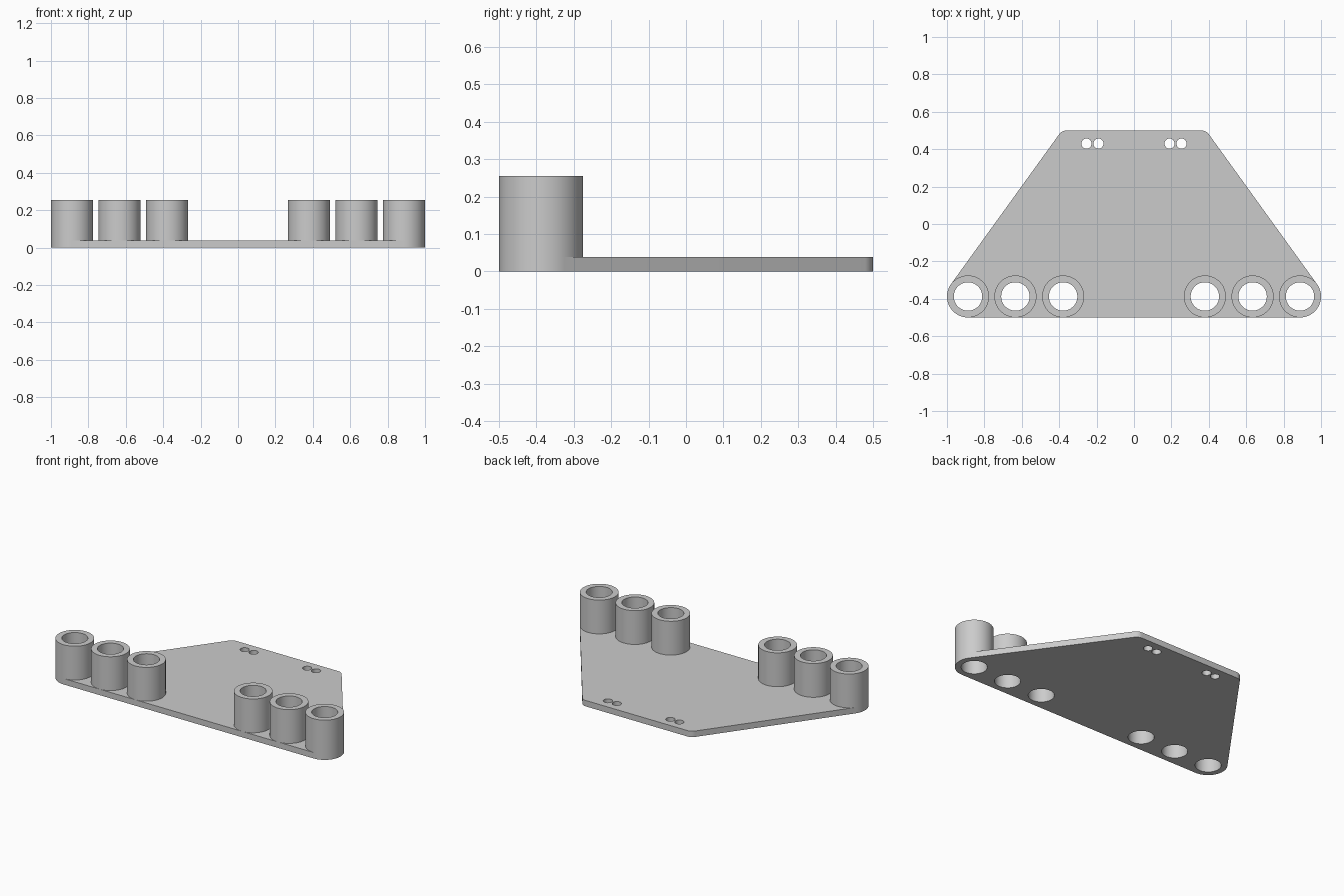
import bpy, bmesh, math
from mathutils import Vector
from mathutils.geometry import convex_hull_2d

cube = bpy.data.objects.get("Cube")
if cube:
    bpy.data.objects.remove(cube, do_unlink=True)

PLATE_TOP, TUBE_TOP = 0.038, 0.255
TUBE_Y, OUTER_R, INNER_R = -0.3875, 0.1125, 0.076
TUBE_X = (0.8875, 0.634, 0.379)
SCREW_X, SCREW_Y, SCREW_R = (0.19, 0.254), 0.43, 0.027

grey = bpy.data.materials.new("grey plastic")
colour = (0.6, 0.6, 0.6, 1)
grey.diffuse_color = colour
grey.use_nodes = True
grey.node_tree.nodes["Principled BSDF"].inputs["Base Color"].default_value = colour


def circle(x, y, r, n=64):
    return [Vector((x + r * math.cos(2 * math.pi * i / n),
                    y + r * math.sin(2 * math.pi * i / n))) for i in range(n)]


def extruded(name, loops, z0, z1):
    """Solid from an outer loop and hole loops, raised from z0 to z1."""
    bm = bmesh.new()
    edges = []
    for loop in loops:
        verts = [bm.verts.new((p.x, p.y, z0)) for p in loop]
        edges += [bm.edges.new((verts[i - 1], verts[i])) for i in range(len(verts))]
    bmesh.ops.triangle_fill(bm, edges=edges, use_beauty=True, normal=(0, 0, 1))
    result = bmesh.ops.extrude_face_region(bm, geom=bm.faces[:], use_keep_orig=True)
    top = [v for v in result["geom"] if isinstance(v, bmesh.types.BMVert)]
    bmesh.ops.translate(bm, verts=top, vec=(0, 0, z1 - z0))
    bmesh.ops.recalc_face_normals(bm, faces=bm.faces[:])
    mesh = bpy.data.meshes.new(name)
    bm.to_mesh(mesh)
    bm.free()
    mesh.materials.append(grey)
    obj = bpy.data.objects.new(name, mesh)
    bpy.context.collection.objects.link(obj)
    bpy.ops.object.select_all(action="DESELECT")
    obj.select_set(True)
    bpy.context.view_layer.objects.active = obj
    bpy.ops.object.shade_smooth_by_angle(angle=math.radians(30))
    return obj


# Base plate: rounded trapezoid wrapped around four corner circles, with holes
corners, holes = [], []
for side in (-1, 1):
    corners += circle(side * TUBE_X[0], TUBE_Y, OUTER_R)
    corners += circle(side * 0.36, 0.45, 0.05)
    holes += [circle(side * x, TUBE_Y, INNER_R) for x in TUBE_X]
    holes += [circle(side * x, SCREW_Y, SCREW_R, 32) for x in SCREW_X]
outline = [corners[i] for i in convex_hull_2d(corners)]
extruded("base_plate", [outline] + holes, 0, PLATE_TOP)

# Upright tubes, three on each side, open right through the plate
for side, label in ((1, "left"), (-1, "right")):
    for x, place in zip(TUBE_X, ("outer", "middle", "inner")):
        rings = [circle(side * x, TUBE_Y, r) for r in (OUTER_R, INNER_R)]
        extruded(f"{label}_{place}_tube", rings, PLATE_TOP, TUBE_TOP)
